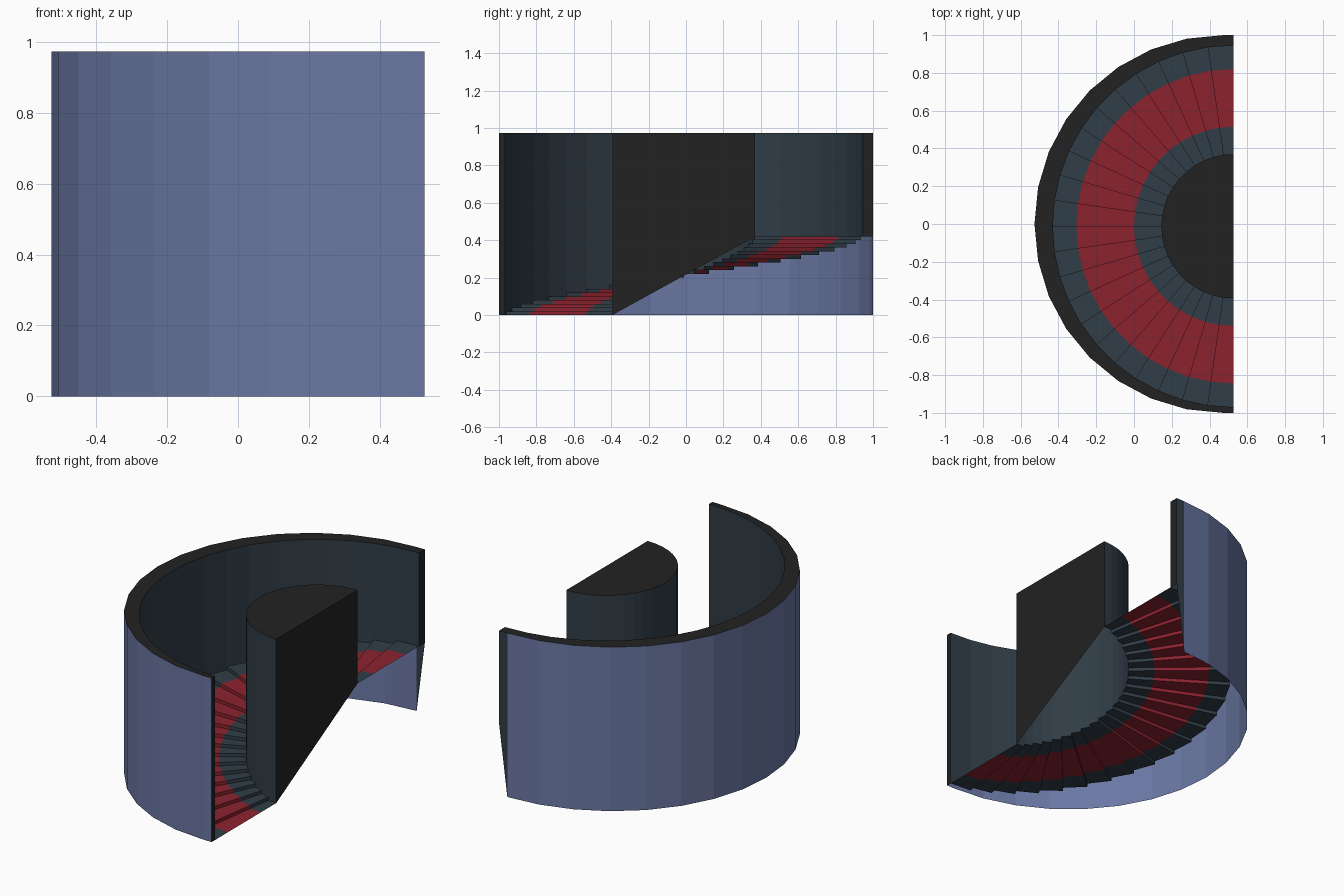
import bpy, bmesh, math

if "Cube" in bpy.data.objects:
    bpy.data.objects.remove(bpy.data.objects["Cube"])

CX, CY = 0.527, -0.012          # axis of the spiral
R_COL, R_RED0, R_RED1, R_WALL = 0.382, 0.527, 0.832, 0.957
N, RISE, TOP = 22, 0.02, 0.973  # steps, step height, wall top
END = RISE * (N - 1)


def material(name, rgb):
    m = bpy.data.materials.new(name)
    m.diffuse_color = (*rgb, 1)
    m.use_nodes = True
    m.node_tree.nodes["Principled BSDF"].inputs["Base Color"].default_value = m.diffuse_color
    return m


BLUE = material("wall blue", (0.145, 0.187, 0.37))
SLATE = material("dark slate", (0.030, 0.047, 0.063))
RED = material("carpet red", (0.262, 0.016, 0.028))
BLACK = material("cut black", (0.0160, 0.0160, 0.0160))


def build(name, faces, mats):
    """faces: list of (points, material slot)"""
    bm = bmesh.new()
    for pts, slot in faces:
        f = bm.faces.new([bm.verts.new(p) for p in pts])
        f.material_index = slot
    bmesh.ops.remove_doubles(bm, verts=bm.verts, dist=1e-5)
    me = bpy.data.meshes.new(name)
    bm.to_mesh(me)
    bm.free()
    for m in mats:
        me.materials.append(m)
    ob = bpy.data.objects.new(name, me)
    bpy.context.collection.objects.link(ob)
    return ob


def pt(r, k, z):
    """Point on the spiral: k counts steps from the front end"""
    a = math.pi * k / N
    return (CX - r * math.sin(a), CY - r * math.cos(a), z)


# stairs: treads and risers, carpet stripe in the middle band
rings = [R_COL, R_RED0, R_RED1, R_WALL]
faces = []
for k in range(N):
    z = k * RISE
    for i in range(3):
        a, b, slot = rings[i], rings[i + 1], int(i == 1)
        faces.append(([pt(a, k, z), pt(a, k + 1, z), pt(b, k + 1, z), pt(b, k, z)], slot))
        if k:
            faces.append(([pt(a, k, z - RISE), pt(a, k, z), pt(b, k, z), pt(b, k, z - RISE)], slot))
build("stairs", faces, [SLATE, RED])

# inner wall lining, standing on the treads
build("inner_wall", [([pt(R_WALL, k, k * RISE), pt(R_WALL, k, TOP), pt(R_WALL, k + 1, TOP),
                       pt(R_WALL, k + 1, k * RISE)], 0) for k in range(N)], [SLATE])

# central column: curved side, flat cut face, top
faces = [([pt(R_COL, k, k * RISE), pt(R_COL, k + 1, k * RISE), pt(R_COL, k + 1, TOP),
           pt(R_COL, k, TOP)], 0) for k in range(N)]
faces.append(([pt(R_COL, 0, 0), pt(R_COL, N, END), pt(R_COL, N, TOP), pt(R_COL, 0, TOP)], 1))
faces.append(([pt(R_COL, k, TOP) for k in range(N, -1, -1)], 1))
build("column", faces, [SLATE, BLACK])

# outer wall: 16 flat panels plus short straight ends
OX = 0.473
arc = [(OX - math.sin(math.pi * i / 16), -math.cos(math.pi * i / 16)) for i in range(17)]
front = [(CX, -1.0)] + arc
build("outer_wall", [([(*p, 0), (*p, TOP), (*q, TOP), (*q, 0)], 0)
                     for p, q in zip(front, front[1:])], [BLUE])
build("wall_end_panel", [([(OX, 1, 0), (OX, 1, TOP), (CX, 1, TOP), (CX, 1, END)], 0)], [SLATE])

# wall rim and cut ends
outline = front + [(CX, 1.0)]
rim = [(*p, TOP) for p in reversed(outline)] + [pt(R_WALL, k, TOP) for k in range(N + 1)]
ends = [([(CX, -1, 0), pt(R_WALL, 0, 0), pt(R_WALL, 0, TOP), (CX, -1, TOP)], 0),
        ([pt(R_WALL, N, END), (CX, 1, END), (CX, 1, TOP), pt(R_WALL, N, TOP)], 0)]
build("wall_rim", [(rim, 0)] + ends, [BLACK])
